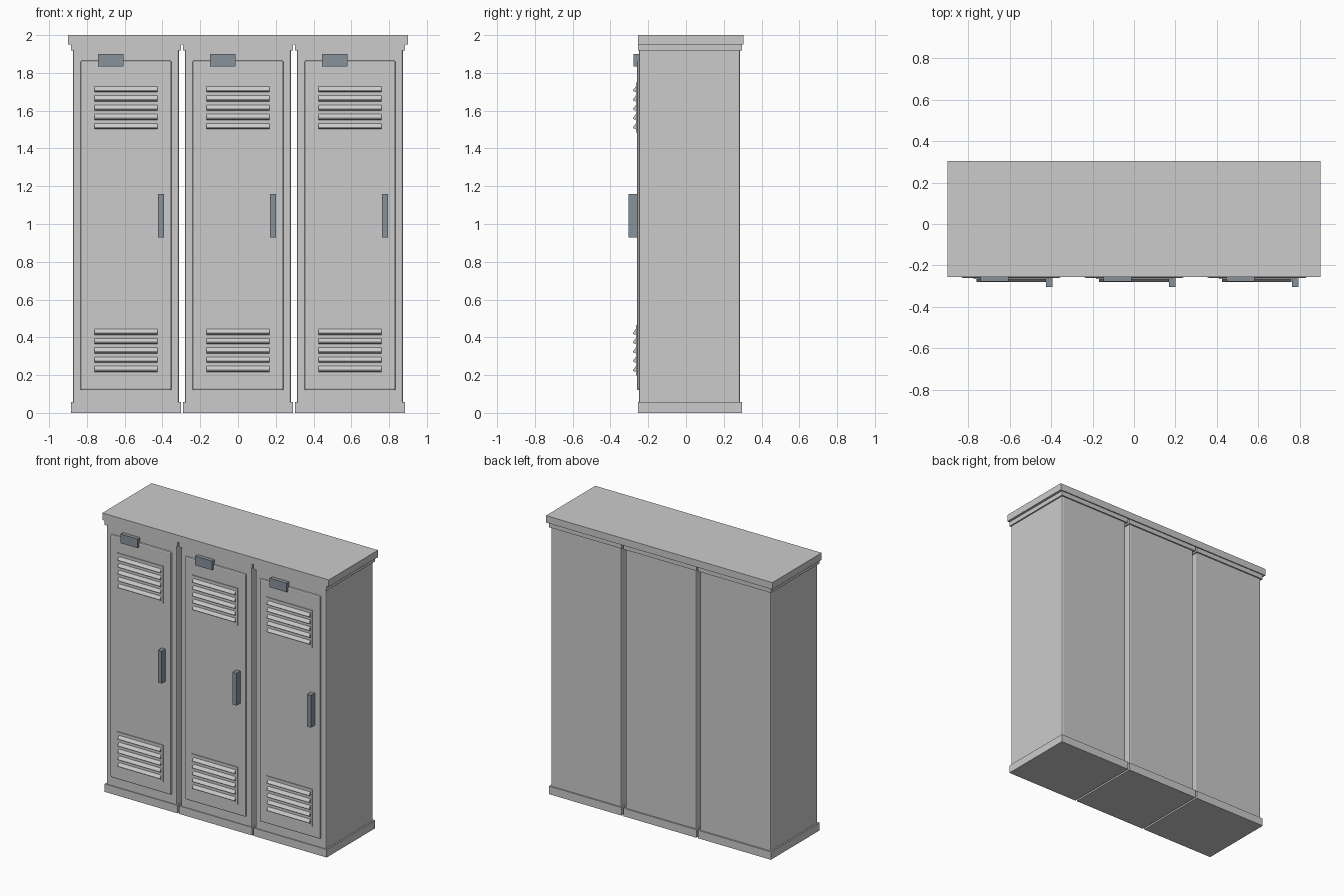
import bpy, bmesh

if "Cube" in bpy.data.objects:
    bpy.data.objects.remove(bpy.data.objects["Cube"])

def material(name, rgb):
    m = bpy.data.materials.new(name)
    m.diffuse_color = (*rgb, 1)
    m.use_nodes = True
    m.node_tree.nodes["Principled BSDF"].inputs["Base Color"].default_value = m.diffuse_color
    return m

steel = material("blue_grey_steel", (0.25, 0.29, 0.33))

def finish(name, bm, mat=None, bevel=0, segments=1):
    bmesh.ops.recalc_face_normals(bm, faces=bm.faces)
    me = bpy.data.meshes.new(name)
    bm.to_mesh(me)
    bm.free()
    ob = bpy.data.objects.new(name, me)
    bpy.context.collection.objects.link(ob)
    if mat:
        me.materials.append(mat)
    if bevel:
        mod = ob.modifiers.new("edge_bevel", 'BEVEL')
        mod.width = bevel
        mod.segments = segments
    return ob

def box(name, x, y, z, mat=None, bevel=0, segments=1):
    """Box from (min, max) pairs on each axis."""
    bm = bmesh.new()
    for v in bmesh.ops.create_cube(bm, size=1)["verts"]:
        v.co = [r[0] + (c + 0.5) * (r[1] - r[0]) for c, r in zip(v.co, (x, y, z))]
    return finish(name, bm, mat, bevel, segments)

def louvres(name, cx, z_top):
    """Five wedge slats, each a triangular profile extruded along x."""
    bm = bmesh.new()
    for i in range(5):
        zc = z_top - 0.04 - i * 0.049
        profile = [(-0.262, zc + 0.024), (-0.281, zc - 0.002), (-0.281, zc - 0.006),
                   (-0.262, zc - 0.014)]
        face = bm.faces.new([bm.verts.new((cx - 0.168, y, z)) for y, z in profile])
        ext = bmesh.ops.extrude_face_region(bm, geom=[face])["geom"]
        bmesh.ops.translate(bm, vec=(0.336, 0, 0),
                            verts=[g for g in ext if isinstance(g, bmesh.types.BMVert)])
        # extrude_face_region keeps the start face as the end cap
    return finish(name, bm)

# Shared top slab
box("top_slab", (-0.90, 0.90), (-0.255, 0.305), (1.95, 2.0))

for label, cx in (("left", -0.593), ("middle", 0), ("right", 0.593)):
    def span(a, b):
        return (cx + a, cx + b)

    # Carcass with plinth and cornice
    box(label + "_body", span(-0.28, 0.28), (-0.248, 0.287), (0.03, 1.94), bevel=0.01, segments=2)
    box(label + "_plinth", span(-0.29, 0.29), (-0.254, 0.297), (0, 0.057))
    box(label + "_cornice", span(-0.29, 0.29), (-0.254, 0.297), (1.918, 1.951))

    # Door with softened edge
    box(label + "_door", span(-0.241, 0.241), (-0.26, -0.235), (0.12, 1.865), bevel=0.008, segments=2)

    # Vents, upper and lower
    for pos, z_top in (("upper", 1.75), ("lower", 0.465)):
        box(f"{label}_{pos}_vent_plate", span(-0.183, 0.183), (-0.266, -0.25),
            (z_top - 0.266, z_top))
        louvres(f"{label}_{pos}_louvres", cx, z_top)

    # Name plate and handle
    box(label + "_tag_plate", span(-0.147, -0.012), (-0.277, -0.245), (1.834, 1.899), steel)
    box(label + "_handle", span(0.169, 0.2), (-0.305, -0.25), (0.928, 1.16), steel)
